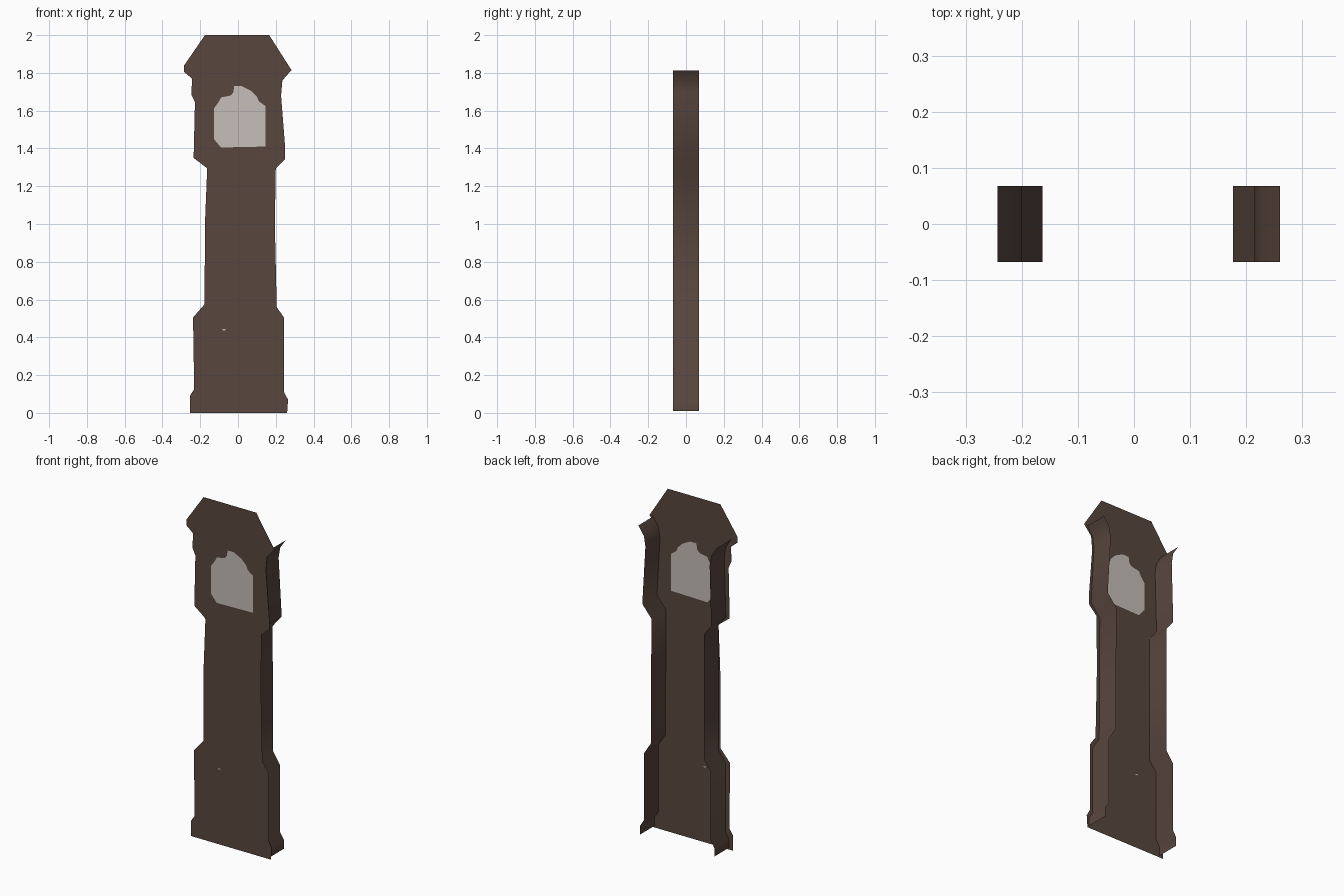
import bpy, bmesh

if "Cube" in bpy.data.objects:
    bpy.data.objects.remove(bpy.data.objects["Cube"])

Y_FRONT, Y_BACK = -0.0675, 0.0675


def material(name, rgb):
    m = bpy.data.materials.new(name)
    m.diffuse_color = (*rgb, 1)
    m.use_nodes = True
    m.node_tree.nodes["Principled BSDF"].inputs["Base Color"].default_value = m.diffuse_color
    return m


wood = material("dark_wood", (0.098, 0.061, 0.048))
pale = material("pale_dial", (0.57, 0.51, 0.48))


def make_object(name, bm, mats):
    me = bpy.data.meshes.new(name)
    bm.to_mesh(me)
    bm.free()
    for m in mats:
        me.materials.append(m)
    ob = bpy.data.objects.new(name, me)
    bpy.context.collection.objects.link(ob)
    return ob


def loop(bm, pts):
    vs = [bm.verts.new((x, Y_FRONT, z)) for x, z in pts]
    es = [bm.edges.new((vs[i - 1], vs[i])) for i in range(len(vs))]
    return vs, es


# Front panel silhouette, as a thin card
outline = [(-.255, 0), (-.255, .09), (-.232, .125), (-.238, .505), (-.177, .575),
           (-.175, 1.0), (-.163, 1.295), (-.235, 1.35), (-.228, 1.645),
           (-.247, 1.685), (-.243, 1.77), (-.285, 1.805), (-.285, 1.84),
           (-.175, 2), (.165, 2), (.283, 1.815), (.235, 1.76), (.228, 1.68),
           (.25, 1.4), (.25, 1.345), (.2, 1.295), (.195, 1.0), (.205, .56),
           (.243, .505), (.243, .11), (.265, .07), (.26, 0)]
# Dial outline and a small light chip in the base
dial = [(-.09, 1.405), (-.128, 1.45), (-.128, 1.61), (-.1, 1.65), (-.09, 1.67),
        (-.04, 1.68), (-.025, 1.695), (-.02, 1.73), (.02, 1.73), (.07, 1.705),
        (.1, 1.675), (.11, 1.65), (.145, 1.625), (.145, 1.41)]
chip = [(-.083, .437), (-.083, .443), (-.067, .443), (-.067, .437)]

bm = bmesh.new()
_, edges = loop(bm, outline)
insets = []
for pts in (dial, chip):
    vs, es = loop(bm, pts)
    insets.append(vs)
    edges += es
bmesh.ops.triangle_fill(bm, edges=edges, use_beauty=True, normal=(0, -1, 0))
for vs in insets:
    bm.faces.new(vs).material_index = 1
for f in bm.faces:
    f.normal_update()
    if f.normal.y > 0:
        f.normal_flip()
make_object("front_panel", bm, [wood, pale])


# Side walls: profile strips running back from the panel
def side_wall(name, pts, outward):
    bm = bmesh.new()
    rows = [[bm.verts.new((x, y, z)) for y in (Y_FRONT, Y_BACK)] for x, z in pts]
    for a, b in zip(rows, rows[1:]):
        f = bm.faces.new((a[0], a[1], b[1], b[0]))
        f.smooth = True
        f.normal_update()
        if f.normal.x * outward < 0:
            f.normal_flip()
    make_object(name, bm, [wood])


side_wall("right_side", [(.25, .01), (.25, .06), (.225, .1), (.225, .49), (.18, .56),
                         (.176, 1.29), (.235, 1.36), (.215, 1.7), (.225, 1.76),
                         (.26, 1.812)], 1)
side_wall("left_side", [(-.23, .01), (-.23, .06), (-.207, .1), (-.207, .5), (-.163, .56),
                        (-.163, 1.29), (-.21, 1.35), (-.2, 1.7), (-.21, 1.76),
                        (-.243, 1.812)], -1)
